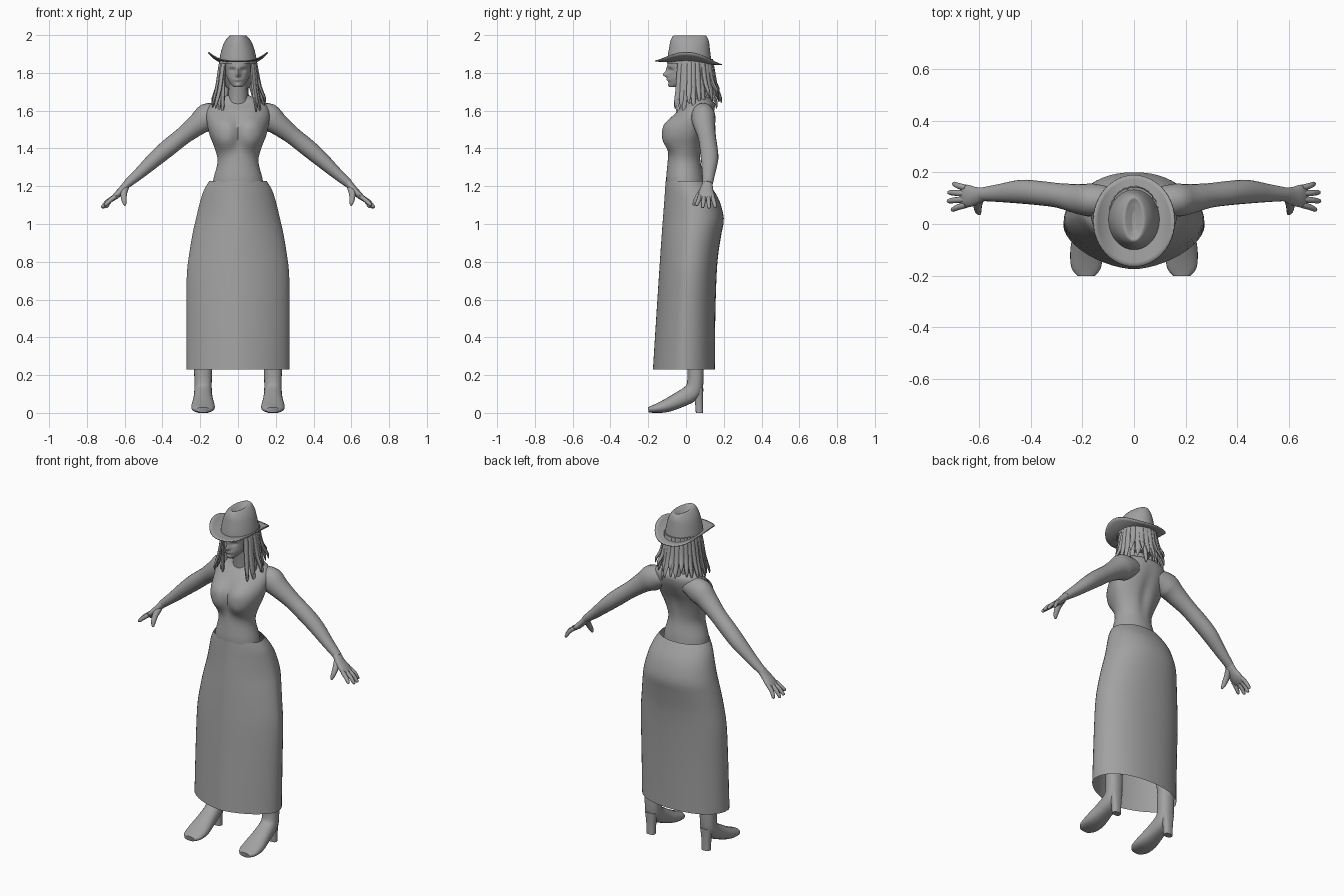
import bpy, bmesh, math, random
from mathutils import Vector

random.seed(4)
grey = bpy.data.materials.new("plain_grey")
grey.diffuse_color = (0.36, 0.36, 0.36, 1)
X, Y, Z = Vector((1, 0, 0)), Vector((0, 1, 0)), Vector((0, 0, 1))


def finish(name, bm, angle=50):
    bmesh.ops.recalc_face_normals(bm, faces=bm.faces)
    me = bpy.data.meshes.new(name)
    bm.to_mesh(me)
    bm.free()
    me.materials.append(grey)
    ob = bpy.data.objects.new(name, me)
    bpy.context.collection.objects.link(ob)
    bpy.ops.object.select_all(action='DESELECT')
    bpy.context.view_layer.objects.active = ob
    ob.select_set(True)
    bpy.ops.object.shade_smooth_by_angle(angle=math.radians(angle))
    return ob


def smooth_rows(rows, k):
    """Catmull-Rom interpolation of section rows."""
    rows = [Vector(r) for r in rows]
    out = []
    for i in range(len(rows) - 1):
        p0, p1, p2 = rows[max(i - 1, 0)], rows[i], rows[i + 1]
        p3 = rows[min(i + 2, len(rows) - 1)]
        for j in range(k):
            t = j / k
            out.append(0.5 * (2 * p1 + (p2 - p0) * t + (2 * p0 - 5 * p1 + 4 * p2 - p3) * t * t
                              + (3 * p1 - p0 - 3 * p2 + p3) * t ** 3))
    return out + [rows[-1]]


def sweep(name, rows, ref, n=16, k=3, axis=None, power=2.0, front_power=None, caps=True, shape=None):
    """Rows are (x, y, z, radius along ref, other radius)."""
    rows = smooth_rows(rows, k)
    pts = [Vector(r[:3]) for r in rows]
    bm = bmesh.new()
    rings = []
    for i, r in enumerate(rows):
        t = axis or (pts[min(i + 1, len(pts) - 1)] - pts[max(i - 1, 0)]).normalized()
        u = (ref - t * ref.dot(t)).normalized()
        v = t.cross(u)
        ring = []
        for j in range(n):
            a = math.tau * j / n
            c, s = math.cos(a), math.sin(a)
            e = front_power if front_power and s < 0 else power
            c = math.copysign(abs(c) ** (2 / e), c)
            s = math.copysign(abs(s) ** (2 / e), s)
            p = pts[i] + u * c * r[3] + v * s * r[4]
            if shape:
                p = shape(p, s)
            ring.append(bm.verts.new(p))
        rings.append(ring)
    for a, b in zip(rings, rings[1:]):
        for j in range(n):
            bm.faces.new((a[j], a[(j + 1) % n], b[(j + 1) % n], b[j]))
    if caps:
        bm.faces.new(rings[0])
        bm.faces.new(rings[-1])
    return finish(name, bm)


def upright(name, rows, **kw):
    """Rows are (z, front y, back y, half width)."""
    return sweep(name, [(0, (f + b) / 2, z, w, (b - f) / 2) for z, f, b, w in rows],
                 X, axis=Z, **kw)


def bump(p, x, z, sx, sz, e=1.0):
    return math.exp(-(((p.x - x) / sx) ** 2 + ((p.z - z) / sz) ** 2) ** e)


# Torso with bust
def bust(p, s):
    if s < 0:
        p.y -= 0.05 * min(1, -s * 2) * max(bump(p, x, 1.482, 0.078, 0.085, 1.6) for x in (-0.078, 0.078))
    elif 1.3 < p.z < 1.62:
        p.y -= 0.012 * bump(p, 0, 1.46, 0.03, 0.12)   # spine groove
    return p


upright("torso", [(1.18, -.1, .1, .135), (1.24, -.105, .095, .13), (1.33, -.097, .08, .108),
                  (1.4, -.092, .085, .123), (1.47, -.085, .102, .15), (1.54, -.078, .132, .165),
                  (1.6, -.045, .152, .165), (1.645, 0, .148, .135), (1.68, .01, .1, .06)],
        n=56, k=4, shape=bust)
sweep("neck", [(0, .05, 1.58, .065, .055), (0, .04, 1.66, .052, .05), (0, .02, 1.77, .048, .046)],
      X, n=20)


# Head with nose, lips, brows and eye sockets
def face(p, s):
    if s < 0:
        p.y -= 0.026 * bump(p, 0, 1.79, 0.011, 0.014) + 0.012 * bump(p, 0, 1.812, 0.009, 0.02)
        p.y -= 0.008 * bump(p, 0, 1.763, 0.022, 0.007) + 0.006 * bump(p, 0, 1.735, 0.02, 0.01)
        for x in (-0.029, 0.029):
            p.y += 0.011 * bump(p, x, 1.815, 0.015, 0.01) - 0.005 * bump(p, x, 1.834, 0.02, 0.007)
    return p


upright("head", [(1.725, -.086, -.03, .022), (1.74, -.09, .0, .038), (1.77, -.095, .055, .056),
                 (1.8, -.093, .093, .065), (1.84, -.097, .115, .07), (1.88, -.095, .115, .072),
                 (1.93, -.06, .1, .055)], n=56, k=6, shape=face)

# Skirt, an open shell, tapering to a narrower front
upright("skirt", [(1.228, -.108, .112, .152), (1.18, -.111, .145, .18), (1.12, -.115, .178, .2),
                  (1.03, -.122, .2, .222), (.95, -.128, .188, .24), (.85, -.135, .172, .257),
                  (.73, -.143, .162, .271), (.5, -.158, .155, .273), (.23, -.175, .153, .273)],
        n=48, power=2.2, front_power=1.65, caps=False)

# Limbs on both sides
for s, side in ((-1, "left"), (1, "right")):
    def limb(name, rows, ref, **kw):
        sweep(side + "_" + name, [(s * r[0],) + r[1:] for r in rows], ref, **kw)

    limb("arm", [(.05, .085, 1.59, .045, .04), (.1, .088, 1.583, .056, .058),
                 (.16, .092, 1.565, .064, .074), (.21, .096, 1.53, .059, .059),
                 (.29, .11, 1.467, .048, .047), (.37, .12, 1.403, .047, .046),
                 (.44, .125, 1.343, .046, .041), (.52, .12, 1.27, .035, .031),
                 (.59, .115, 1.21, .026, .022)], Y, n=20)
    limb("palm", [(.58, .115, 1.22, .026, .021), (.615, .108, 1.18, .036, .019),
                  (.645, .108, 1.15, .044, .017), (.668, .106, 1.128, .038, .01)], Y)
    for i, (x, z) in enumerate(((.705, 1.096), (.72, 1.086), (.718, 1.083), (.7, 1.086))):
        y0, y1 = .074 + .022 * i, .056 + .033 * i
        limb("finger_%d" % (i + 1),
             [(.65, y0, 1.146, .012, .012), ((.65 + x) / 2 + .005, (y0 + y1) / 2, 1.12, .0115, .0115),
              (x - .004, y1, z + .006, .009, .009), (x, y1, z, .004, .004)], Y, n=8)
    limb("thumb", [(.598, .1, 1.192, .02, .018), (.605, .072, 1.157, .017, .016),
                   (.603, .05, 1.122, .013, .013), (.598, .04, 1.099, .006, .006)], X, n=10)
    limb("leg", [(.13, .04, .95, .075, .08), (.16, .04, .7, .072, .072), (.17, .04, .55, .056, .056),
                 (.18, .055, .4, .055, .058), (.185, .05, .21, .043, .04)], X, n=20)
    limb("boot", [(.185, .05, .25, .048, .043), (.185, .049, .16, .046, .043),
                  (.185, .03, .108, .047, .047), (.185, -.04, .067, .053, .042),
                  (.185, -.11, .036, .062, .034), (.185, -.17, .021, .057, .021),
                  (.185, -.2, .016, .034, .014)], X, n=24, power=2.3)
    limb("heel", [(.185, .063, .13, .038, .029), (.185, .068, .07, .028, .022),
                  (.185, .071, 0, .026, .019)], X, n=16, axis=Z, power=3)

# Hat crown with a pinched top
upright("hat_crown", [(1.85, -.1, .135, .1), (1.88, -.098, .132, .097), (1.93, -.09, .126, .085),
                      (1.97, -.082, .12, .068), (1.998, -.066, .105, .042),
                      (1.992, -.045, .085, .024), (1.982, -.02, .05, .008)], n=40, k=4)

# Hat brim, flat across the middle and curled up at the sides
bm = bmesh.new()
rings = []
for i in range(6):
    f = 0.5 + 0.1 * i
    ring = []
    for j in range(48):
        a = math.tau * j / 48
        x, y = .155 * f * math.cos(a), .0125 + .1775 * f * math.sin(a)
        ring.append(bm.verts.new((x, y, 1.857 - .055 * y + .055 * abs(x / .155) ** 3)))
    rings.append(ring)
for a, b in zip(rings, rings[1:]):
    for j in range(48):
        bm.faces.new((a[j], a[(j + 1) % 48], b[(j + 1) % 48], b[j]))
mod = finish("hat_brim", bm).modifiers.new("thickness", 'SOLIDIFY')
mod.thickness = 0.006

# Hair mass and hanging locks
upright("hair_cap", [(1.72, .0, .11, .06), (1.77, -.03, .125, .078), (1.83, -.05, .135, .086),
                     (1.89, -.06, .125, .085)], n=32)
for layer, count in ((0, 20), (1, 16)):
    for i in range(count):
        a = math.radians(56 + 248 * i / (count - 1)) + random.uniform(-.05, .05)
        sx, cy = math.sin(a), -math.cos(a)
        spread = random.uniform(1.35, 1.68) - .3 * layer
        tip = random.uniform(1.63, 1.69) - .02 * layer - (.035 if cy < .2 else 0)
        back = 1.5 if cy > 0 else spread
        rows = []
        for f, z, r in ((0, 1.872, .012), (.18, 1.81, .015), (.5, (1.81 + tip) / 2, .014),
                        (.92, tip + .03, .011), (1, tip, .003)):
            rows.append(((.09 + .09 * (spread - 1) * f) * sx,
                         .03 + .105 * (1 + (min(spread, back) - 1) * f) * cy, z, r, r * .7))
        sweep("hair_lock_%d_%d" % (layer, i), rows, Vector((-cy, sx, 0)), n=7, k=2)
